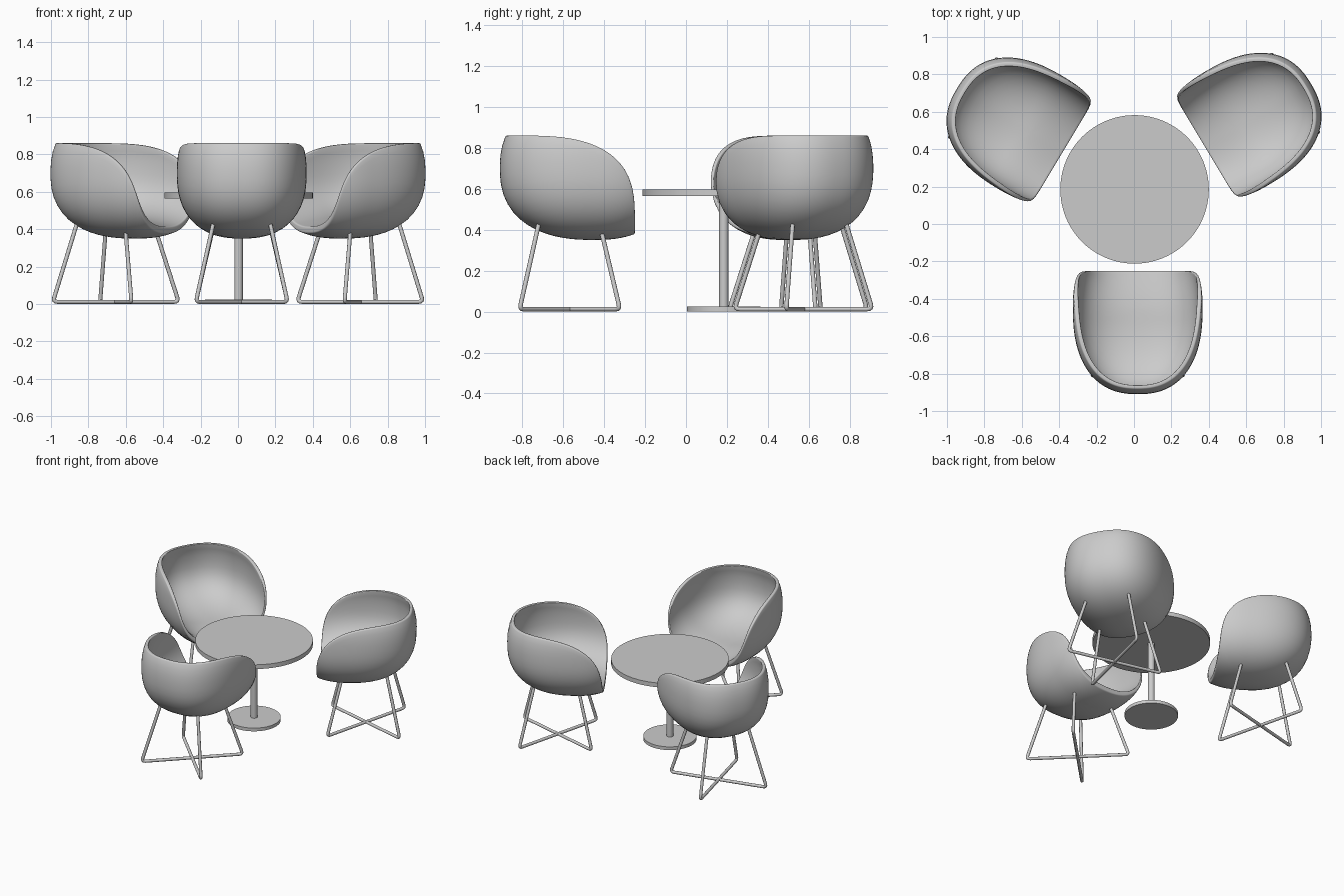
import bpy, bmesh, math
from mathutils import Vector, Matrix

if "Cube" in bpy.data.objects:
    bpy.data.objects.remove(bpy.data.objects["Cube"])

N_AROUND, N_RINGS, POWER = 128, 18, 2.4
CENTRE = Vector((0, 0.12, 0.70))          # bowl centre, chair-local, chair faces +y


def shell_point(axes, theta, phi):
    """Point on a rounded bowl; phi = 0 is the lowest point."""
    ax, front, back, low, high, dip = axes
    d = Vector((math.sin(phi) * math.sin(theta),
                math.sin(phi) * math.cos(theta), -math.cos(phi)))
    s = (abs(d.x / ax) ** POWER
         + abs(d.y / (front if d.y > 0 else back)) ** POWER
         + abs(d.z / (low if d.z < 0 else high)) ** POWER)
    p = CENTRE + d * s ** (-1 / POWER)
    # seat rolls down toward the front lip
    t = min(max((p.y - 0.06) / 0.26, 0), 1)
    p.z -= dip * t * t * max(0, CENTRE.z - p.z) / low
    return p


def is_kept(p):
    """Side profile of the chair: upright lip sweeping up to a level back."""
    u, v = max(p.y + 0.23, 0) / 0.55, max(p.z - 0.46, 0) / 0.40
    return u ** 2.75 + v ** 2.75 < 1


def rim_angle(axes, theta):
    phi = 0.0
    while is_kept(shell_point(axes, theta, phi + 0.02)):
        phi += 0.02
    lo, hi = phi, phi + 0.02
    for _ in range(20):
        mid = (lo + hi) / 2
        if is_kept(shell_point(axes, theta, mid)):
            lo = mid
        else:
            hi = mid
    return lo


def bowl(bm, axes):
    """Add one bowl surface and return its rim loop."""
    pole = bm.verts.new(shell_point(axes, 0, 0))
    rings = [[] for _ in range(N_RINGS)]
    for i in range(N_AROUND):
        th = math.tau * i / N_AROUND
        top = rim_angle(axes, th)
        for j in range(N_RINGS):
            rings[j].append(bm.verts.new(shell_point(axes, th, top * (j + 1) / N_RINGS)))
    for i in range(N_AROUND):
        k = (i + 1) % N_AROUND
        bm.faces.new((pole, rings[0][i], rings[0][k]))
        for a, b in zip(rings, rings[1:]):
            bm.faces.new((a[i], b[i], b[k], a[k]))
    return rings[-1]


def make_shell_mesh():
    bm = bmesh.new()
    outer = bowl(bm, (0.347, 0.40, 0.46, 0.35, 0.36, 0))
    inner = bowl(bm, (0.322, 0.52, 0.437, 0.25, 0.36, 0.05))
    for i in range(N_AROUND):
        k = (i + 1) % N_AROUND
        bm.faces.new((outer[i], inner[i], inner[k], outer[k]))
    bmesh.ops.recalc_face_normals(bm, faces=bm.faces)
    mesh = bpy.data.meshes.new("seat_shell")
    bm.to_mesh(mesh)
    bm.free()
    return mesh


def make_leg_curve():
    """Two bent rods crossing at the floor."""
    cu = bpy.data.curves.new("wire_legs", 'CURVE')
    cu.dimensions = '3D'
    cu.bevel_depth = 0.011
    cu.bevel_resolution = 3
    cu.use_fill_caps = True
    for s in (1, -1):
        back_foot, front_foot = Vector((-s * .245, -.243, .012)), Vector((s * .245, .247, .012))
        back_top, front_top = Vector((-s * .15, -.147, .44)), Vector((s * .155, .155, .40))
        pts = [back_top]
        for prev, foot, nxt in ((back_top, back_foot, front_foot),
                                (back_foot, front_foot, front_top)):
            a = foot + (prev - foot).normalized() * 0.025
            b = foot + (nxt - foot).normalized() * 0.025
            for t in (0, .25, .5, .75, 1):
                pts.append(a * (1 - t) ** 2 + foot * 2 * t * (1 - t) + b * t * t)
        pts.append(front_top)
        sp = cu.splines.new('POLY')
        sp.points.add(len(pts) - 1)
        for p, co in zip(sp.points, pts):
            p.co = (*co, 1)
    return cu


def add(name, data, matrix):
    ob = bpy.data.objects.new(name, data)
    bpy.context.collection.objects.link(ob)
    ob.matrix_world = matrix
    return ob


def smooth(ob):
    bpy.ops.object.select_all(action='DESELECT')
    ob.select_set(True)
    bpy.context.view_layer.objects.active = ob
    bpy.ops.object.shade_smooth_by_angle(angle=math.radians(40))


# Three chairs around the table
shell, legs = make_shell_mesh(), make_leg_curve()
for poly in shell.polygons:
    poly.use_smooth = True
for name, x, y, turn in (("front", 0.02, -0.57, 0),
                         ("left", -0.655, 0.55, -121),
                         ("right", 0.655, 0.575, 121)):
    m = Matrix.Translation((x, y, 0)) @ Matrix.Rotation(math.radians(turn), 4, 'Z')
    ob = add(name + "_chair_shell", shell, m)
    bev = ob.modifiers.new("soft_rim", 'BEVEL')
    bev.width, bev.segments = 0.007, 3
    bev.limit_method, bev.angle_limit = 'ANGLE', math.radians(40)
    add(name + "_chair_legs", legs, m)

# Round pedestal table
for name, r, z0, z1 in (("table_top", 0.397, 0.565, 0.597),
                        ("table_column", 0.023, 0.02, 0.57),
                        ("table_base", 0.18, 0.0, 0.024)):
    bpy.ops.mesh.primitive_cylinder_add(vertices=96, radius=r, depth=z1 - z0,
                                        location=(0.003, 0.185, (z0 + z1) / 2))
    ob = bpy.context.object
    ob.name = name
    smooth(ob)
